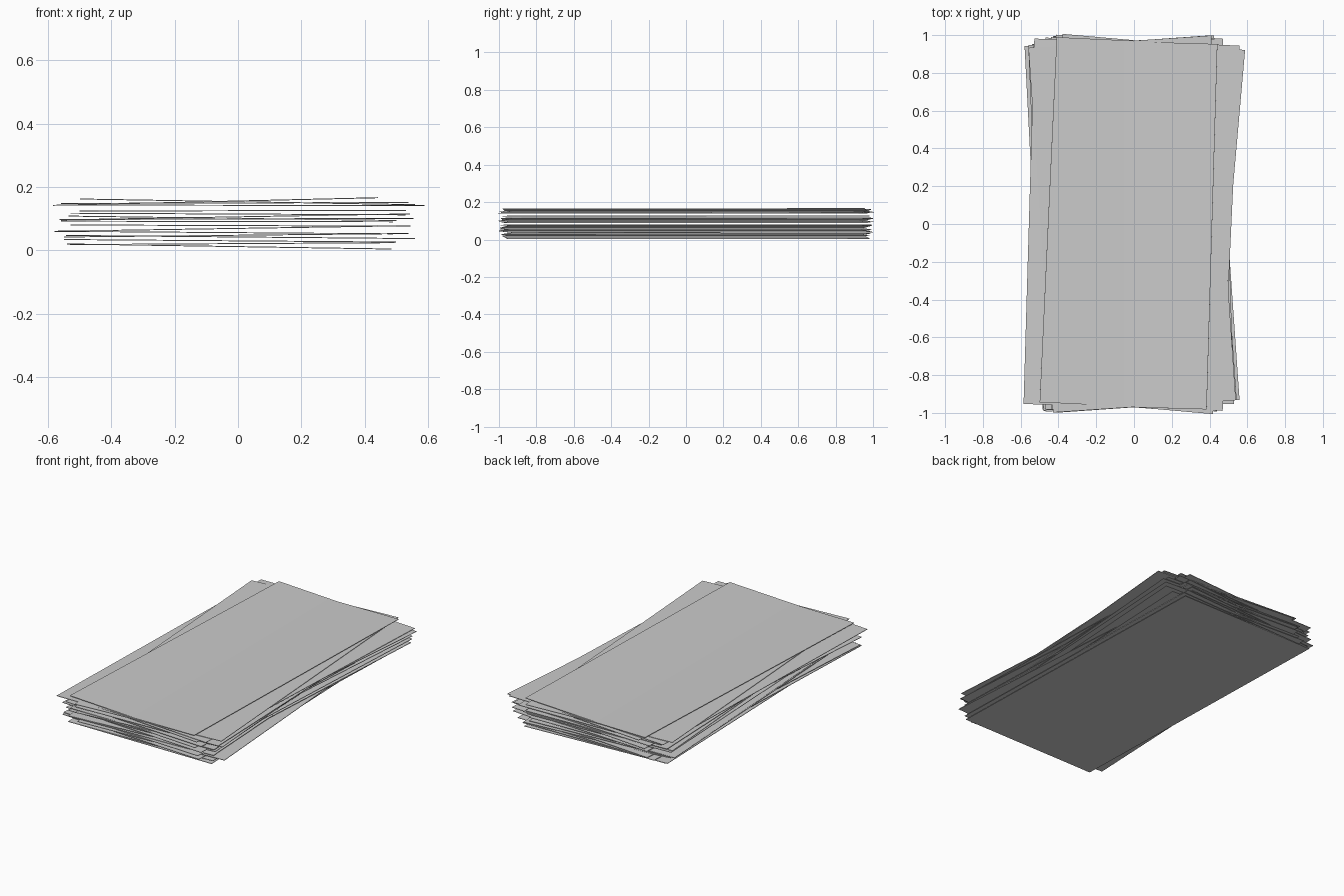
import bpy, math
from mathutils import Matrix

WIDTH, LENGTH, THICK = 0.97, 1.935, 0.003

# each sheet, bottom to top: left x, left z, right x, right z, turn direction
SHEETS = [
    (-.54, .020, .485, .004, 1),
    (-.53, .018, .495, .024, 1),
    (-.55, .034, .50, .026, -1),
    (-.545, .047, .56, .037, 1),
    (-.55, .042, .54, .053, -1),
    (-.58, .060, .49, .052, 1),
    (-.58, .060, .50, .077, 1),
    (-.53, .080, .545, .076, -1),
    (-.56, .092, .49, .090, 1),
    (-.565, .097, .555, .101, -1),
    (-.535, .108, .50, .094, 1),
    (-.56, .096, .545, .115, 1),
    (-.53, .117, .53, .112, -1),
    (-.50, .124, .53, .126, 1),
    (-.55, .143, .59, .141, -1),
    (-.56, .148, .54, .151, 1),
    (-.585, .142, .442, .166, -1),
    (-.50, .162, .56, .144, -1),
]

for i, (x0, z0, x1, z1, turn) in enumerate(SHEETS):
    # the wider the front span, the more the sheet is turned
    rot = turn * math.asin(max(0, x1 - x0 - WIDTH) / LENGTH)
    tilt = -math.atan2(z1 - z0, x1 - x0)
    bpy.ops.mesh.primitive_cube_add(size=1)
    sheet = bpy.context.object
    sheet.name = f"paper_sheet_{i + 1:02d}"
    sheet.data.transform(
        Matrix.Translation(((x0 + x1) / 2, 0, (z0 + z1) / 2))
        @ Matrix.Rotation(tilt, 4, 'Y')
        @ Matrix.Rotation(rot, 4, 'Z')
        @ Matrix.Diagonal((WIDTH, LENGTH, THICK, 1)))
